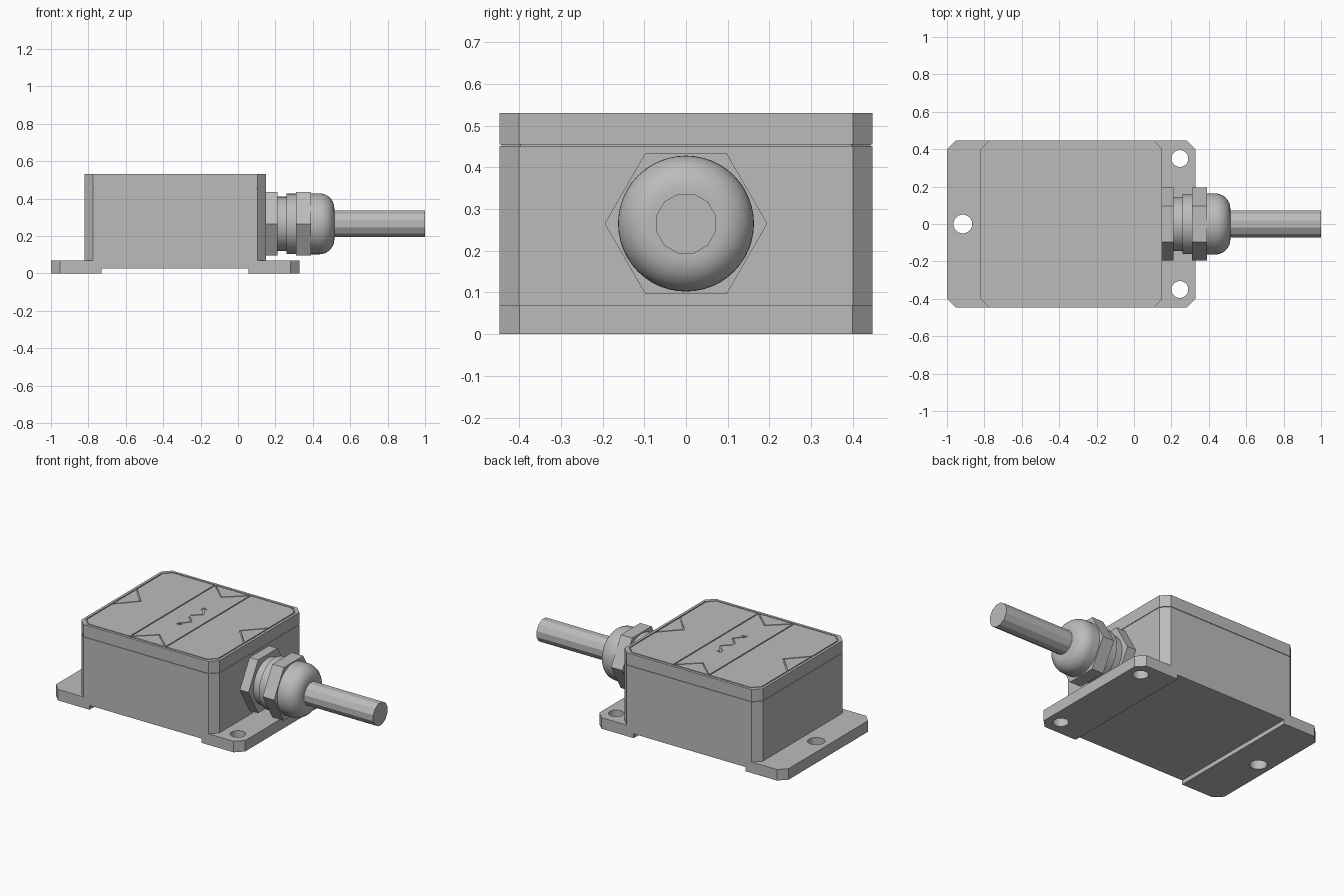
import bpy, bmesh, math
from mathutils import Matrix, Vector

if "Cube" in bpy.data.objects:
    bpy.data.objects.remove(bpy.data.objects["Cube"])

grey = bpy.data.materials.new("mid grey")
grey.use_nodes = True
colour = (0.5, 0.5, 0.5, 1)
grey.diffuse_color = colour
grey.node_tree.nodes["Principled BSDF"].inputs["Base Color"].default_value = colour

WIDTH = 0.447       # half depth of the housing
TOP = 0.53
AXIS_Z = 0.265      # height of the cable axis


def finish(name, bm):
    bmesh.ops.recalc_face_normals(bm, faces=bm.faces)
    mesh = bpy.data.meshes.new(name)
    bm.to_mesh(mesh)
    bm.free()
    mesh.materials.append(grey)
    ob = bpy.data.objects.new(name, mesh)
    bpy.context.collection.objects.link(ob)
    return ob


def octagon(x0, x1, half, c):
    """Rectangle outline with chamfered corners."""
    return [(x0 + c, -half), (x1 - c, -half), (x1, -half + c), (x1, half - c),
            (x1 - c, half), (x0 + c, half), (x0, half - c), (x0, -half + c)]


def prism(name, outline, z0, z1):
    bm = bmesh.new()
    face = bm.faces.new([bm.verts.new((x, y, z0)) for x, y in outline])
    up = bmesh.ops.extrude_face_region(bm, geom=[face])["geom"]
    bmesh.ops.translate(bm, vec=(0, 0, z1 - z0),
                        verts=[v for v in up if isinstance(v, bmesh.types.BMVert)])
    return finish(name, bm)


def lathe(name, profile, sides, turn=0.0, smooth=False):
    """Revolve (x, radius) points round the cable axis and cap both ends."""
    bm = bmesh.new()
    angles = [turn + math.tau * i / sides for i in range(sides)]
    rings = [[bm.verts.new((x, r * math.cos(a), AXIS_Z + r * math.sin(a)))
              for a in angles] for x, r in profile]
    for a, b in zip(rings, rings[1:]):
        for i in range(sides):
            j = (i + 1) % sides
            bm.faces.new((a[i], a[j], b[j], b[i]))
    bm.faces.new(rings[0])
    bm.faces.new(rings[-1])
    ob = finish(name, bm)
    if smooth:
        bpy.context.view_layer.objects.active = ob
        ob.select_set(True)
        bpy.ops.object.shade_smooth_by_angle(angle=math.radians(35))
        ob.select_set(False)
    return ob


def cut(ob, cutter, self_overlap=False):
    """Subtract the cutter and discard it."""
    mod = ob.modifiers.new("cut", "BOOLEAN")
    mod.operation = "DIFFERENCE"
    mod.solver = "EXACT"
    mod.use_self = self_overlap
    mod.object = cutter
    bpy.context.view_layer.objects.active = ob
    bpy.ops.object.modifier_apply(modifier=mod.name)
    bpy.data.objects.remove(cutter)


# Mounting plate with a shallow channel underneath and three screw holes
base = prism("mounting_plate", octagon(-1, 0.33, WIDTH, 0.048), 0, 0.07)
cut(base, prism("channel", [(-0.73, -1), (0.055, -1), (0.055, 1), (-0.73, 1)], -0.1, 0.027))
for x, y, r in ((-0.915, 0, 0.05), (0.245, 0.35, 0.045), (0.245, -0.35, 0.045)):
    ring = [(x + r * math.cos(math.tau * i / 32), y + r * math.sin(math.tau * i / 32))
            for i in range(32)]
    cut(base, prism("hole", ring, -0.1, 0.2))

# Housing and lid, parted by a fine seam
X0, X1, CH = -0.82, 0.15, 0.046
prism("housing", octagon(X0, X1, WIDTH, CH), 0.07, 0.451)
prism("lid_seam", octagon(X0 + 0.004, X1 - 0.004, WIDTH - 0.004, CH), 0.451, 0.455)
lid = prism("lid", octagon(X0, X1, WIDTH, CH), 0.455, TOP)

# Engraved lines on the lid
MID = (X0 + X1) / 2
IN = 0.02           # distance of the border from the lid edge
HALF = WIDTH - IN
bm = bmesh.new()


def stroke(points, closed=False, width=0.007, depth=0.005):
    pts = [Vector((x, y, TOP)) for x, y in points]
    ends = pts[1:] + ([pts[0]] if closed else [])
    for a, b in zip(pts, ends):
        d = b - a
        m = (Matrix.Translation((a + b) / 2)
             @ Matrix.Rotation(math.atan2(d.y, d.x), 4, "Z")
             @ Matrix.Diagonal((d.length + width * 0.9, width, depth * 2, 1)))
        bmesh.ops.create_cube(bm, size=1, matrix=m)


stroke(octagon(X0 + IN, X1 - IN, HALF, CH), closed=True)
W, H = 0.125, 0.115  # half base and height of the edge triangles
for s in (-1, 1):
    stroke([(MID - W, s * HALF), (MID, s * (HALF - H)), (MID + W, s * HALF)])
    edge = MID + s * (X1 - IN - MID)
    stroke([(edge, -W), (edge - s * H, 0), (edge, W)])
    stroke([(MID + s * W, -HALF), (MID + s * W, HALF)])
    # Bracket symbol with an arrow at each end
    stroke([(MID, s * 0.01), (MID + 0.05, s * 0.06), (MID + 0.05, s * 0.06)][:2])
    stroke([(MID + 0.05, s * 0.06), (MID, s * 0.13)])
    stroke([(MID + 0.025, s * 0.125), (MID, s * 0.13), (MID + 0.005, s * 0.105)])
cut(lid, finish("engraving", bm), self_overlap=True)

# Cable gland: two hexagon nuts, threaded neck, collar and domed cap
HEX = 0.195
lathe("flange_nut", [(X1, HEX), (0.21, HEX)], 6)
lathe("gland_neck", [(0.21, 0.145), (0.26, 0.145)], 48, smooth=True)
lathe("gland_collar", [(0.26, 0.161), (0.31, 0.161)], 48, smooth=True)
lathe("cap_nut", [(0.31, HEX), (0.39, HEX)], 6)
R, ROUND = 0.163, 0.08
dome = [(0.39, R)]
for i in range(11):
    a = math.pi / 2 * i / 10
    dome.append((0.515 - ROUND + ROUND * math.sin(a), R - ROUND + ROUND * math.cos(a)))
lathe("gland_dome", dome, 48, smooth=True)

# Cable
lathe("cable", [(0.5, 0.074), (1, 0.074)], 12, turn=math.pi / 12)
